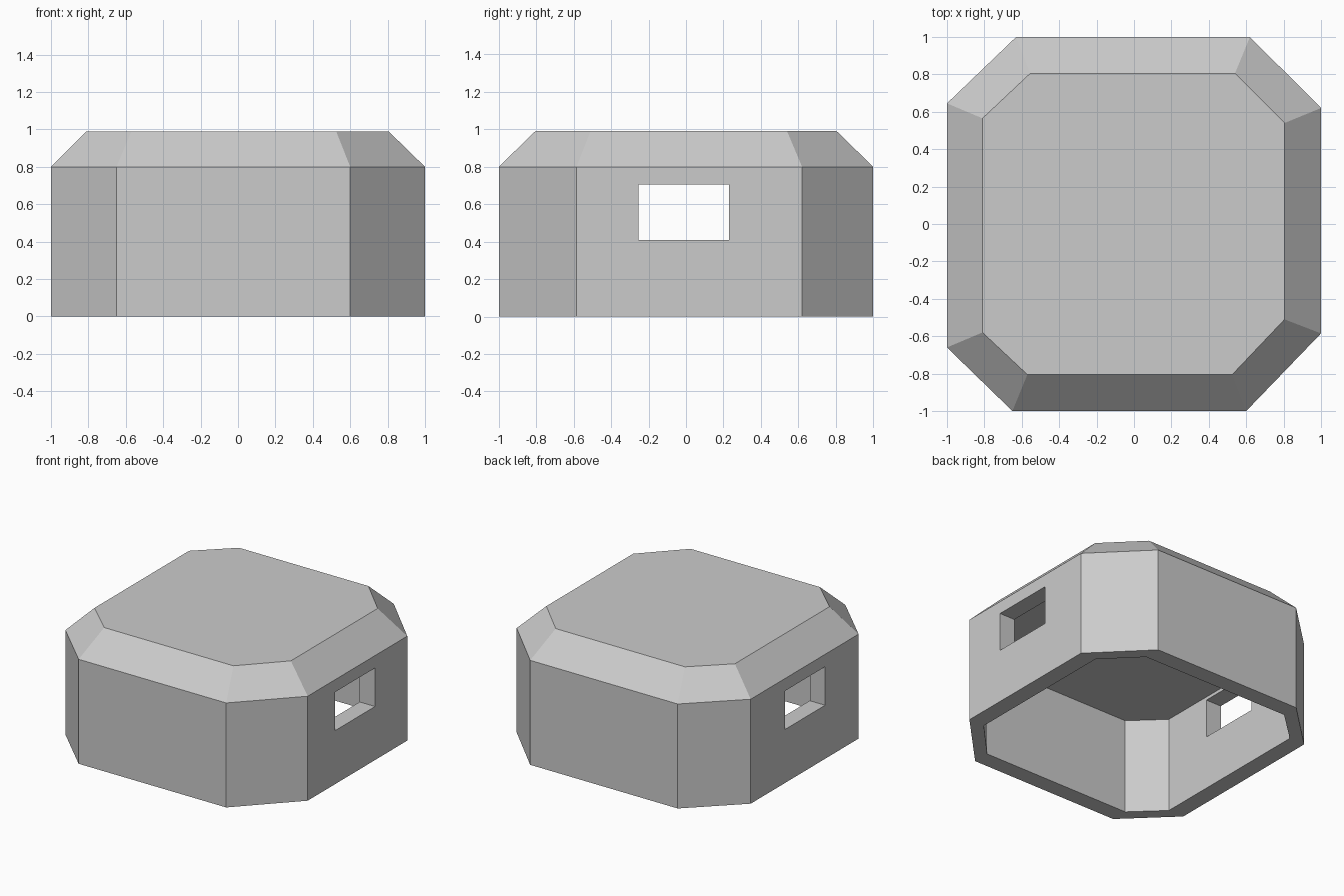
import bpy
import bmesh

cube = bpy.data.objects.get("Cube")
if cube:
    bpy.data.objects.remove(cube, do_unlink=True)

# Material
grey = bpy.data.materials.new("plain_grey")
grey.use_nodes = True
colour = (0.6, 0.6, 0.6, 1)
grey.diffuse_color = colour
grey.node_tree.nodes["Principled BSDF"].inputs["Base Color"].default_value = colour

# Chamfered plans, counter-clockwise from the front
base_plan = [(-0.65, -1), (0.6, -1), (1, -0.585), (1, 0.62),
             (0.62, 1), (-0.63, 1), (-1, 0.645), (-1, -0.66)]
roof_plan = [(-0.57, -0.805), (0.525, -0.805), (0.805, -0.51), (0.805, 0.54),
             (0.54, 0.805), (-0.555, 0.805), (-0.81, 0.565), (-0.81, -0.58)]
INNER = 0.87
WALL_TOP, ROOF_TOP, CEILING = 0.8, 0.99, 0.73


def clamp(v):
    return max(-INNER, min(INNER, v))


inner_plan = [(clamp(x), clamp(y)) for x, y in base_plan]

# Hollow shell: ceiling, inner walls, rim, outer walls, sloped eaves, roof
bm = bmesh.new()
sections = [(inner_plan, CEILING), (inner_plan, 0), (base_plan, 0),
            (base_plan, WALL_TOP), (roof_plan, ROOF_TOP)]
rings = [[bm.verts.new((x, y, z)) for x, y in plan] for plan, z in sections]
for low, high in zip(rings, rings[1:]):
    for i in range(len(low)):
        j = (i + 1) % len(low)
        bm.faces.new((low[i], low[j], high[j], high[i]))
bm.faces.new(rings[-1])
bm.faces.new(rings[0])
bmesh.ops.recalc_face_normals(bm, faces=bm.faces)
mesh = bpy.data.meshes.new("shelter_shell")
bm.to_mesh(mesh)
bm.free()
mesh.materials.append(grey)
shell = bpy.data.objects.new("shelter_shell", mesh)
bpy.context.collection.objects.link(shell)

# Window openings through both side walls
bpy.ops.mesh.primitive_cube_add(size=1, location=(0, -0.0125, 0.5575))
cutter = bpy.context.object
cutter.name = "window_cutter"
cutter.scale = (3, 0.485, 0.295)
cutter.hide_render = True
cutter.data.materials.append(grey)

cut = shell.modifiers.new("window_openings", "BOOLEAN")
cut.operation = "DIFFERENCE"
cut.solver = "EXACT"
cut.object = cutter
bpy.ops.object.select_all(action="DESELECT")
bpy.context.view_layer.objects.active = shell
shell.select_set(True)
bpy.ops.object.modifier_apply(modifier=cut.name)
bpy.data.objects.remove(cutter, do_unlink=True)
bpy.ops.object.shade_flat()
